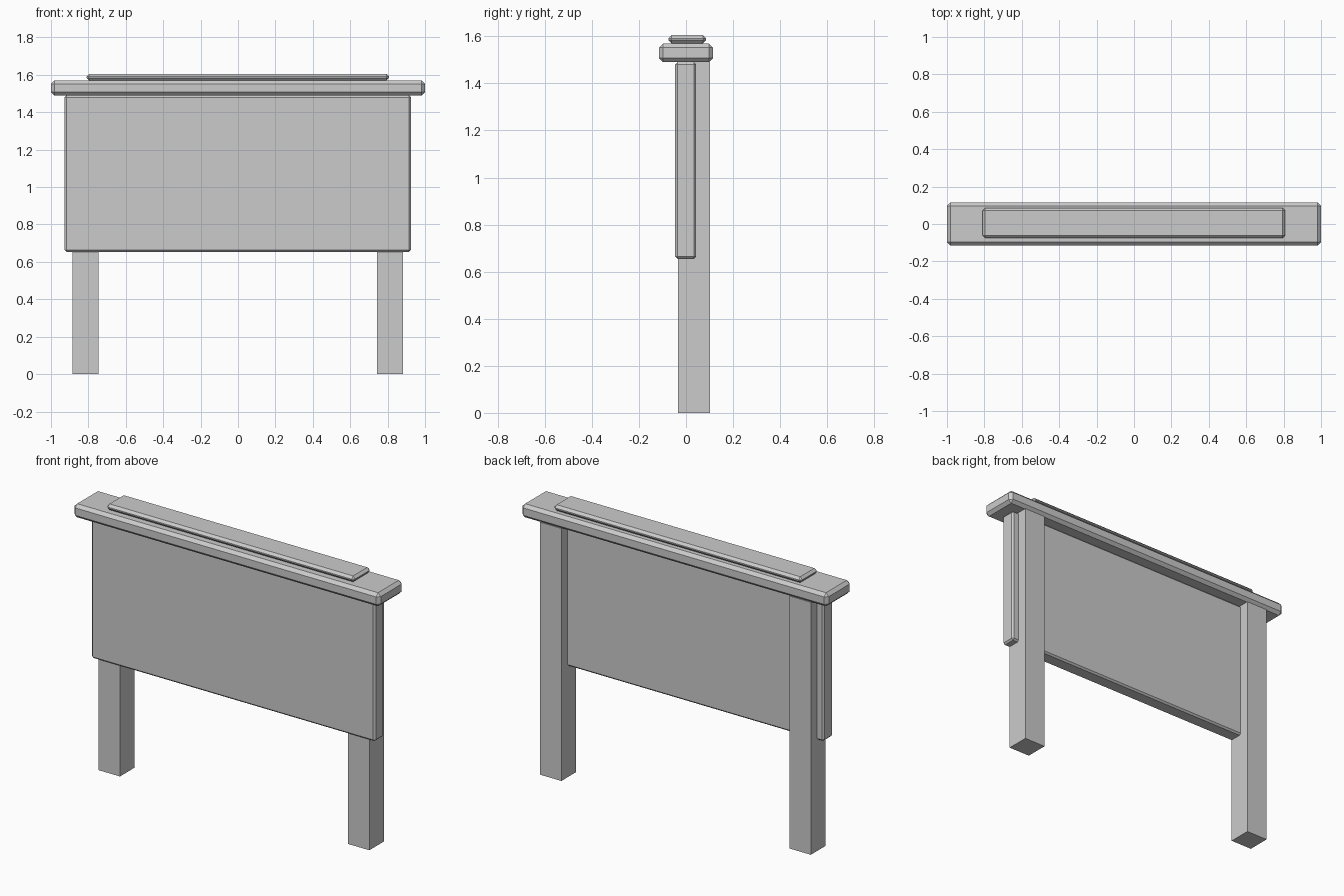
import bpy
import bmesh
from mathutils import Vector

cube = bpy.data.objects.get("Cube")
if cube:
    bpy.data.objects.remove(cube, do_unlink=True)

# One plain grey for every part
grey = bpy.data.materials.new("plain_grey")
grey.use_nodes = True
colour = (0.6, 0.6, 0.6, 1.0)
grey.diffuse_color = colour
grey.node_tree.nodes["Principled BSDF"].inputs["Base Color"].default_value = colour


def box(name, low, high, chamfer=0.0):
    """Box between two corners, with an optional flat chamfer."""
    low, high = Vector(low), Vector(high)
    bm = bmesh.new()
    bmesh.ops.create_cube(bm, size=1)
    bmesh.ops.scale(bm, vec=high - low, verts=bm.verts)
    mesh = bpy.data.meshes.new(name)
    bm.to_mesh(mesh)
    bm.free()
    mesh.materials.append(grey)
    part = bpy.data.objects.new(name, mesh)
    part.location = (low + high) / 2
    bpy.context.collection.objects.link(part)
    if chamfer:
        bevel = part.modifiers.new("chamfer", "BEVEL")
        bevel.width = chamfer
        bevel.segments = 1
    return part


# Square posts behind the panel
for side, x in (("right", -0.816), ("left", 0.812)):
    box(side + "_post", (x - 0.07, -0.035, 0), (x + 0.07, 0.102, 1.49))

# Wide board, overhanging cap and thin strip on top
box("panel", (-0.927, -0.046, 0.654), (0.925, 0.043, 1.49), 0.01)
box("cap", (-1, -0.115, 1.49), (1, 0.115, 1.57), 0.018)
box("top_strip", (-0.81, -0.075, 1.57), (0.808, 0.086, 1.605), 0.014)
